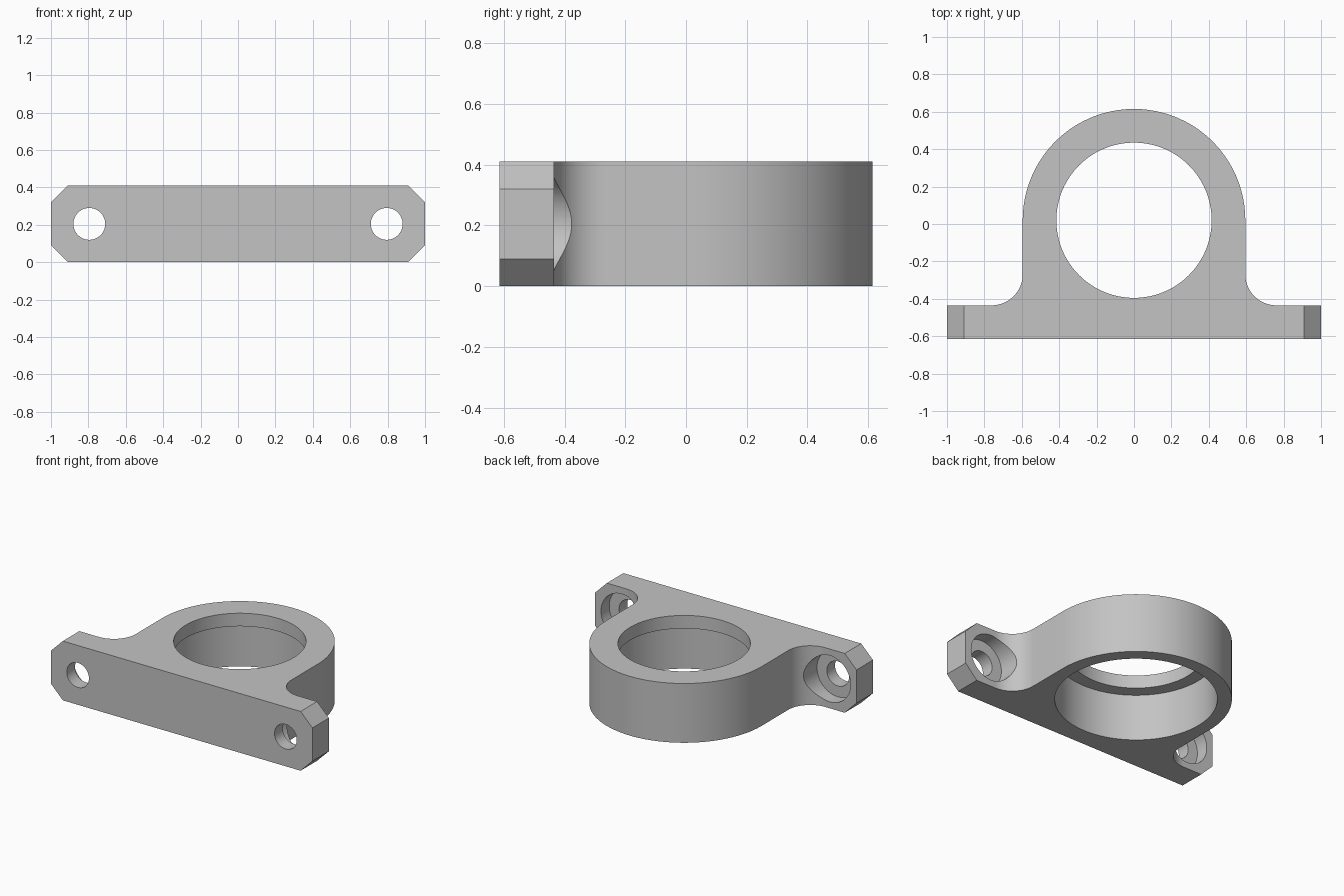
import bpy, bmesh
from math import sin, cos, pi, radians
from mathutils import Matrix, Vector

cube = bpy.data.objects.get("Cube")
if cube:
    bpy.data.objects.remove(cube, do_unlink=True)

HEIGHT = 0.41
FRONT, FLANGE_BACK = -0.615, -0.435
RING_Y, RING_R = 0.02, 0.595
FILLET = 0.167
HOLE_X, HOLE_Z = 0.795, HEIGHT / 2

grey = bpy.data.materials.new("light grey")
grey.use_nodes = True
grey.diffuse_color = (0.55, 0.55, 0.55, 1)
grey.node_tree.nodes["Principled BSDF"].inputs["Base Color"].default_value = (0.55, 0.55, 0.55, 1)


def make_object(name, bm):
    bmesh.ops.recalc_face_normals(bm, faces=bm.faces[:])
    mesh = bpy.data.meshes.new(name)
    bm.to_mesh(mesh)
    bm.free()
    mesh.materials.append(grey)
    obj = bpy.data.objects.new(name, mesh)
    bpy.context.collection.objects.link(obj)
    return obj


def prism(name, points, direction):
    """Extrude a closed outline along a direction."""
    bm = bmesh.new()
    face = bm.faces.new([bm.verts.new(p) for p in points])
    result = bmesh.ops.extrude_face_region(bm, geom=[face], use_keep_orig=True)
    moved = [v for v in result["geom"] if isinstance(v, bmesh.types.BMVert)]
    bmesh.ops.translate(bm, verts=moved, vec=direction)
    return make_object(name, bm)


def cylinder(name, radius, start, end, segments=96):
    start, end = Vector(start), Vector(end)
    axis = end - start
    turn = axis.to_track_quat("Z", "Y").to_matrix().to_4x4()
    bm = bmesh.new()
    bmesh.ops.create_cone(bm, cap_ends=True, segments=segments, radius1=radius,
                          radius2=radius, depth=axis.length,
                          matrix=Matrix.Translation((start + end) / 2) @ turn)
    return make_object(name, bm)


def boolean(target, tool, operation):
    mod = target.modifiers.new(operation.title(), "BOOLEAN")
    mod.operation, mod.solver, mod.object = operation, "EXACT", tool
    bpy.context.view_layer.objects.active = target
    bpy.ops.object.modifier_apply(modifier=mod.name)
    bpy.data.objects.remove(tool, do_unlink=True)


# Plan outline: right flange, fillet, then half of the round ring
half = [(1, FRONT), (1, FLANGE_BACK)]
fx, fy = RING_R + FILLET, FLANGE_BACK + FILLET
for i in range(25):
    a = -pi / 2 - i / 24 * pi / 2
    half.append((fx + FILLET * cos(a), fy + FILLET * sin(a)))
for i in range(49):
    a = i / 48 * pi / 2
    half.append((RING_R * cos(a), RING_Y + RING_R * sin(a)))
outline = half + [(-x, y) for x, y in reversed(half[:-1])]
body = prism("bearing_bracket", [(x, y, 0) for x, y in outline], (0, 0, HEIGHT))

# Trim the four flange corners
for sx in (-1, 1):
    for top in (False, True):
        corner = [(0.91, 0), (0.91, -0.1), (1.1, -0.1), (1.1, 0.09), (1, 0.09)]
        points = [(sx * x, FRONT - 0.1, HEIGHT - z if top else z) for x, z in corner]
        boolean(body, prism("corner_cutter", points, (0, 0.5, 0)), "DIFFERENCE")

# Wide bearing seat from below, narrower lip opening at the top
boolean(body, cylinder("seat_cutter", 0.505, (0, RING_Y, -0.1), (0, RING_Y, 0.32), 128), "DIFFERENCE")
boolean(body, cylinder("lip_cutter", 0.415, (0, RING_Y, 0.2), (0, RING_Y, 0.6), 128), "DIFFERENCE")

# Bolt holes with counterbores opening to the back
for sx in (-1, 1):
    x = sx * HOLE_X
    boolean(body, cylinder("counterbore_cutter", 0.16, (x, -0.525, HOLE_Z), (x, -0.1, HOLE_Z)), "DIFFERENCE")
    boolean(body, cylinder("bolt_cutter", 0.085, (x, -0.8, HOLE_Z), (x, -0.45, HOLE_Z), 64), "DIFFERENCE")

# Smooth the curved walls, keep the edges sharp
bpy.ops.object.select_all(action="DESELECT")
body.select_set(True)
bpy.context.view_layer.objects.active = body
bpy.ops.object.shade_smooth_by_angle(angle=radians(25))
